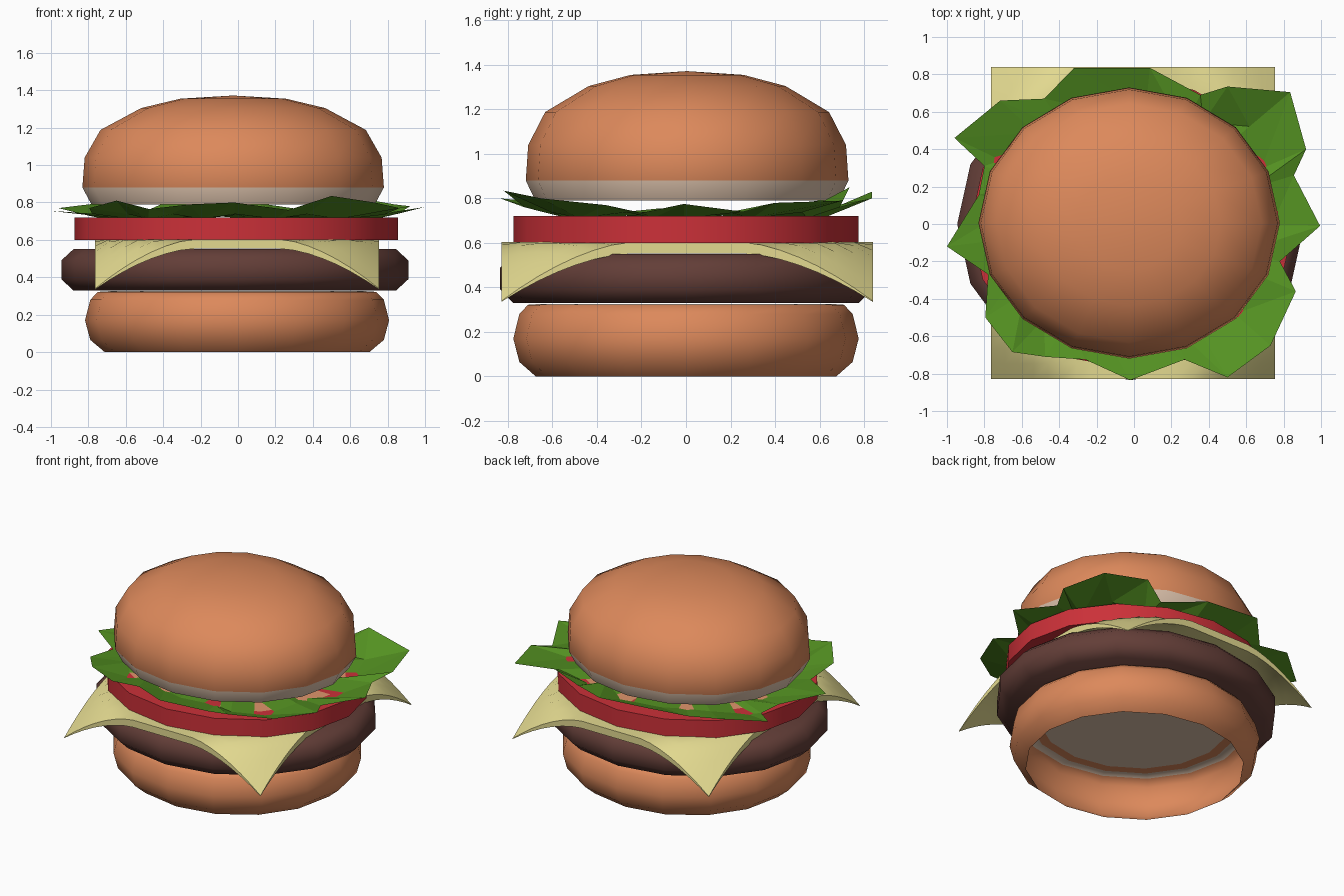
import bpy, bmesh, math

if "Cube" in bpy.data.objects:
    bpy.data.objects.remove(bpy.data.objects["Cube"])


def material(name, rgb):
    m = bpy.data.materials.new(name)
    m.diffuse_color = (*rgb, 1)
    m.use_nodes = True
    m.node_tree.nodes["Principled BSDF"].inputs["Base Color"].default_value = m.diffuse_color
    return m


CRUST = material("bun crust", (0.72, 0.25, 0.105))
CRUMB = material("bun crumb", (0.72, 0.54, 0.41))
MEAT = material("grilled meat", (0.125, 0.048, 0.039))
CHEESE = material("yellow cheese", (0.77, 0.70, 0.28))
RED = material("tomato red", (0.60, 0.03, 0.04))
PULP = material("tomato pulp", (0.75, 0.30, 0.15))
GREEN = material("leaf green", (0.09, 0.29, 0.016))


def finish(name, bm, mats, angle=None):
    me = bpy.data.meshes.new(name)
    bm.to_mesh(me)
    bm.free()
    ob = bpy.data.objects.new(name, me)
    bpy.context.collection.objects.link(ob)
    for m in mats:
        me.materials.append(m)
    if angle:
        bpy.ops.object.select_all(action='DESELECT')
        ob.select_set(True)
        bpy.context.view_layer.objects.active = ob
        bpy.ops.object.shade_smooth_by_angle(angle=math.radians(angle))
    return ob


def revolve(name, profile, rx, ry, cx, cy, mats, rule=lambda row, i: 0, angle=50, n=16):
    """Elliptical turned solid; profile is (radius fraction, z) from bottom to top."""
    bm = bmesh.new()
    rings = []
    for f, z in profile:
        if f == 0:
            rings.append([bm.verts.new((cx, cy, z))] * n)
        else:
            rings.append([bm.verts.new((cx + rx * f * math.cos(math.tau * i / n),
                                        cy + ry * f * math.sin(math.tau * i / n), z))
                          for i in range(n)])
    for row, (lo, hi) in enumerate(zip(rings, rings[1:])):
        for i in range(n):
            j = (i + 1) % n
            loop = list(dict.fromkeys((lo[i], lo[j], hi[j], hi[i])))
            bm.faces.new(loop).material_index = rule(row, i)
    return finish(name, bm, mats, angle)


# Bottom bun: hollow shell open underneath, crumb on its upper face
revolve("bottom_bun",
        [(0.87, 0), (0.965, 0.065), (1, 0.17), (0.965, 0.28), (0.915, 0.322),
         (0.84, 0.326), (0.76, 0.326), (0, 0.326)],
        0.813, 0.776, -0.005, 0, [CRUST, CRUMB], lambda row, i: int(row in (4, 6)))

# Meat patty with bevelled rim
revolve("patty", [(0, 0.33), (0.93, 0.33), (1, 0.39), (1, 0.49), (0.93, 0.55), (0, 0.55)],
        0.928, 0.835, -0.017, 0, [MEAT])

# Tomato slice with pulp wedges on top
revolve("tomato_slice",
        [(0, 0.60), (1, 0.60), (1, 0.72), (0.84, 0.72), (0.2, 0.72), (0, 0.72)],
        0.865, 0.776, -0.01, 0, [RED, PULP],
        lambda row, i: int(row == 3 and i % 4 != 0), angle=40)

# Top bun: domed crust, crumb on the lower band and base
revolve("top_bun",
        [(0, 0.79), (0.94, 0.79), (1, 0.88), (0.985, 1.04), (0.88, 1.188),
         (0.61, 1.305), (0.35, 1.355), (0, 1.372)],
        0.806, 0.725, -0.026, 0.005, [CRUST, CRUMB], lambda row, i: int(row < 2))

# Cheese slice: square sheet whose corners droop and thin out
bm = bmesh.new()
bmesh.ops.create_grid(bm, x_segments=20, y_segments=20, size=1)
ext = bmesh.ops.extrude_face_region(bm, geom=bm.faces[:])
top = {g for g in ext["geom"] if isinstance(g, bmesh.types.BMVert)}
for v in bm.verts:
    u, w = v.co.x, v.co.y
    s = max(0, (math.hypot(u, w) - 1.05) / 0.364)
    z = 0.553 - 0.218 * s ** 1.25
    if v in top:
        z += 0.046 * (1 - s) + 0.004
    v.co = (-0.005 + 0.76 * u, 0.005 + 0.835 * w, z)
bmesh.ops.recalc_face_normals(bm, faces=bm.faces[:])
finish("cheese_slice", bm, [CHEESE], 40)

# Lettuce leaf: ragged rim rising from a rippled inner ring
rim = [(0.995, -0.01, 0.775), (0.855, 0.26, 0.74), (0.92, 0.40, 0.78), (0.835, 0.705, 0.79),
       (0.50, 0.735, 0.85), (0.355, 0.69, 0.76), (0.085, 0.835, 0.80), (-0.32, 0.835, 0.83),
       (-0.48, 0.67, 0.76), (-0.715, 0.66, 0.80), (-0.96, 0.46, 0.77), (-0.80, 0.31, 0.73),
       (-0.83, 0.155, 0.74), (-1.0, -0.12, 0.755), (-0.78, -0.27, 0.74), (-0.795, -0.50, 0.77),
       (-0.65, -0.685, 0.81), (-0.475, -0.71, 0.765), (-0.26, -0.725, 0.79),
       (-0.02, -0.835, 0.80), (0.27, -0.725, 0.76), (0.50, -0.82, 0.835),
       (0.73, -0.65, 0.80), (0.865, -0.36, 0.77), (0.78, -0.20, 0.735)]
bm = bmesh.new()
outer = [bm.verts.new(p) for p in rim]
inner = [bm.verts.new((0.74 * x, 0.74 * y, 0.738 if i % 2 else 0.712))
         for i, (x, y, z) in enumerate(rim)]
hub = bm.verts.new((0, 0, 0.735))
for i in range(len(rim)):
    j = (i + 1) % len(rim)
    bm.faces.new((inner[i], outer[i], outer[j]))
    bm.faces.new((inner[i], outer[j], inner[j]))
    bm.faces.new((hub, inner[i], inner[j]))
finish("lettuce", bm, [GREEN])
